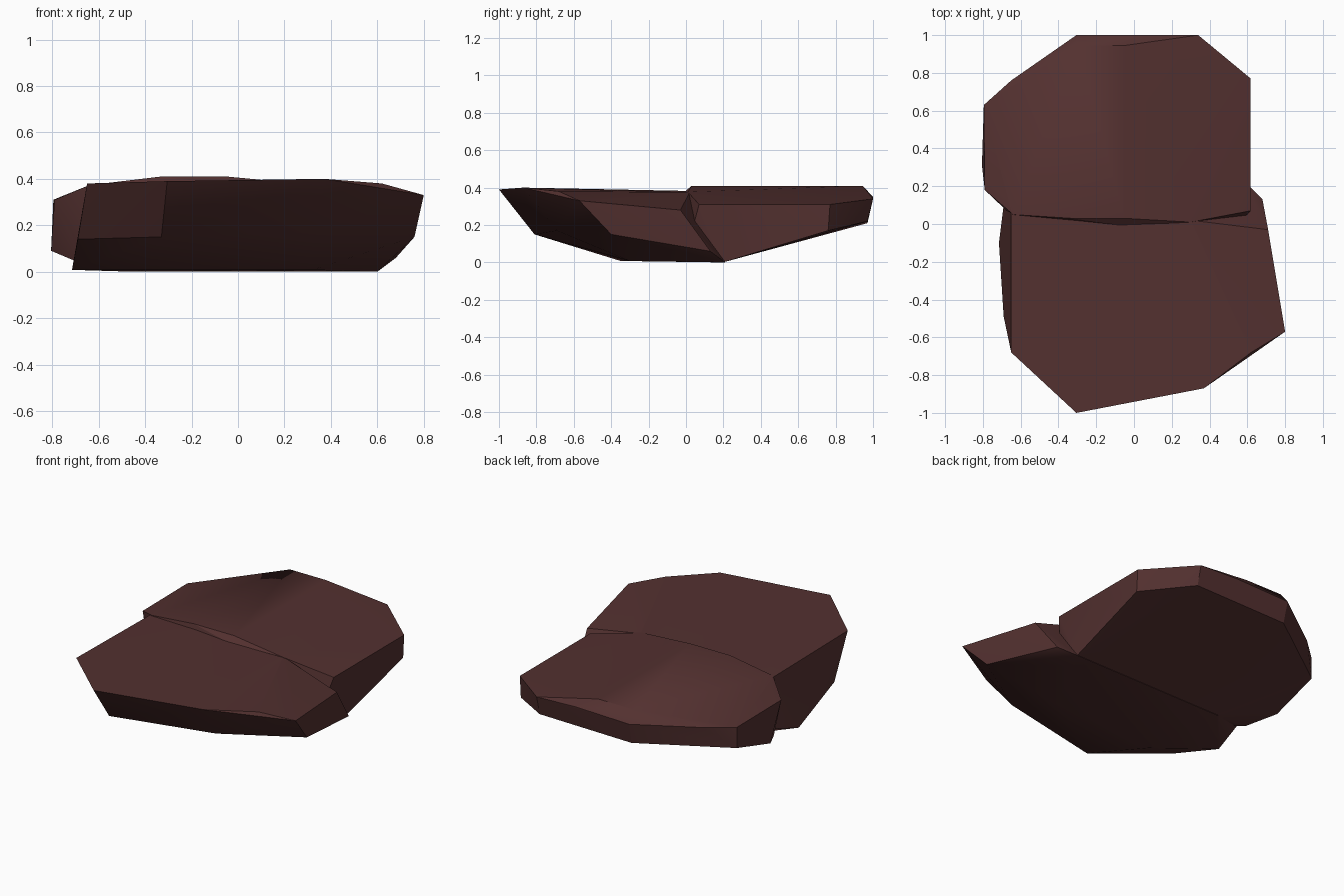
import bpy, bmesh, math

# Single dark reddish-brown stone colour
stone = bpy.data.materials.new("dark_brown_stone")
stone.diffuse_color = (0.086, 0.030, 0.029, 1)


def boulder(name, corners):
    """Faceted convex rock wrapped around a few corner points."""
    bm = bmesh.new()
    for c in corners:
        bm.verts.new(c)
    res = bmesh.ops.convex_hull(bm, input=bm.verts)
    loose = [v for v in bm.verts if not v.link_faces]
    bmesh.ops.delete(bm, geom=loose, context='VERTS')
    bmesh.ops.recalc_face_normals(bm, faces=bm.faces)
    me = bpy.data.meshes.new(name)
    bm.to_mesh(me)
    bm.free()
    me.materials.append(stone)
    ob = bpy.data.objects.new(name, me)
    bpy.context.collection.objects.link(ob)
    return ob


# Front half: flat top, undercut front and right side
front = boulder("rock_slab", [
    # top rim
    (-0.305, -1.0, 0.39), (0.37, -0.87, 0.40), (0.62, -0.68, 0.38),
    (0.80, -0.57, 0.33), (0.71, -0.03, 0.28), (0.30, 0.02, 0.375),
    (-0.30, 0.02, 0.382), (-0.65, 0.06, 0.37), (-0.65, -0.68, 0.38),
    # undercut
    (0.76, -0.40, 0.15), (0.68, 0.13, 0.06), (0.33, -0.69, 0.17),
    (-0.33, -0.81, 0.15), (-0.69, -0.49, 0.14), (-0.69, 0.10, 0.07),
    # base
    (-0.715, -0.10, 0.008), (-0.40, -0.35, 0.008), (0.32, -0.30, 0.008),
    (0.60, 0.21, 0.0), (-0.45, 0.20, 0.0)])

# Back half: slightly raised top, long sloping underside
back = boulder("rock_back", [
    # raised top
    (-0.05, 0.03, 0.41), (-0.33, 0.03, 0.41),
    (-0.05, 0.945, 0.41), (-0.30, 0.945, 0.41),
    # top rim
    (0.30, 0.01, 0.377), (0.618, 0.07, 0.31), (0.618, 0.77, 0.31),
    (0.34, 1.0, 0.34), (0.07, 1.0, 0.35), (-0.305, 1.0, 0.34),
    (-0.65, 0.76, 0.32), (-0.795, 0.63, 0.31), (-0.79, 0.18, 0.31),
    (-0.64, 0.05, 0.373), (-0.05, -0.01, 0.375),
    # sloping underside
    (0.618, 0.76, 0.17), (0.34, 0.97, 0.22), (-0.30, 0.97, 0.21),
    (-0.795, 0.63, 0.18), (-0.805, 0.31, 0.09), (-0.71, 0.14, 0.05),
    # base, buried in the front half
    (0.595, 0.20, 0.001), (-0.44, 0.19, 0.001), (0.55, 0.0, 0.05),
    (-0.60, 0.0, 0.08)])

# Fuse both halves into one stone
mod = front.modifiers.new("fuse", 'BOOLEAN')
mod.operation = 'UNION'
mod.solver = 'EXACT'
mod.object = back
bpy.context.view_layer.objects.active = front
front.select_set(True)
bpy.ops.object.modifier_apply(modifier="fuse")
bpy.data.objects.remove(back)

# Soft shading on shallow facets, crisp on the rim
bpy.ops.object.select_all(action='DESELECT')
front.select_set(True)
bpy.context.view_layer.objects.active = front
bpy.ops.object.shade_smooth_by_angle(angle=math.radians(30))
